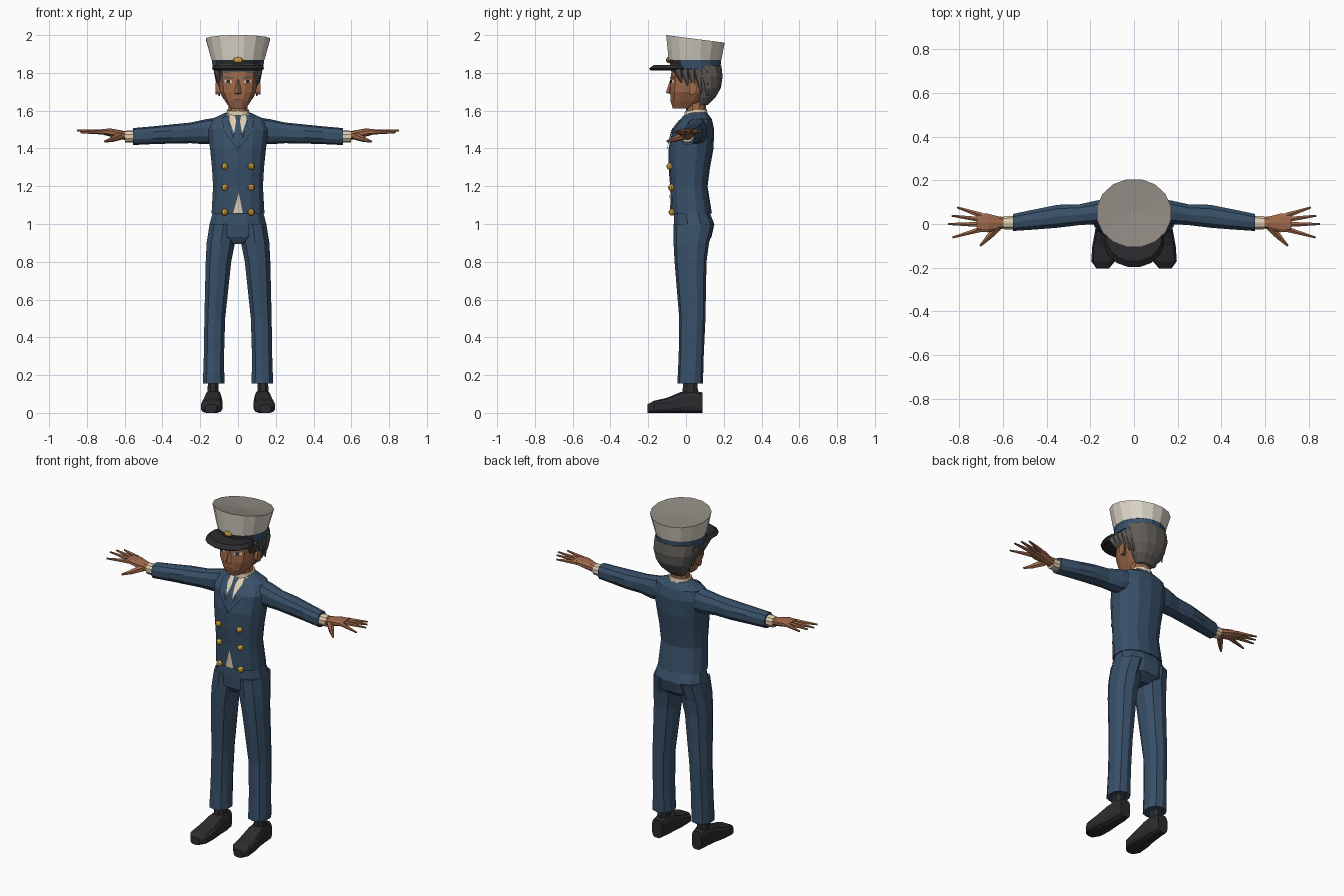
import bpy, bmesh
from math import cos, sin, pi, copysign
from mathutils import Vector
from mathutils.bvhtree import BVHTree

default = bpy.data.objects.get("Cube")
if default:
    bpy.data.objects.remove(default, do_unlink=True)


def material(name, r, g, b):
    m = bpy.data.materials.new(name)
    m.use_nodes = True
    m.diffuse_color = (r, g, b, 1)
    bsdf = m.node_tree.nodes["Principled BSDF"]
    bsdf.inputs["Base Color"].default_value = (r, g, b, 1)
    bsdf.inputs["Roughness"].default_value = 0.8
    return m


navy = material("navy cloth", .04, .08, .14)
cream = material("cream shirt", .74, .62, .44)
white = material("hat white", .72, .67, .58)
grey = material("hat top grey", .27, .25, .22)
skin = material("skin", .34, .14, .07)
lip = material("lip brown", .16, .06, .035)
hair = material("grey hair", .12, .11, .1)
black = material("black leather", .025, .024, .028)
gold = material("gold", .62, .36, .05)


def finish(name, bm, *mats, rule=None):
    """Turn a bmesh into a flat-shaded object and return its search tree."""
    bm.normal_update()
    if rule:
        for f in bm.faces:
            f.material_index = rule(f)
    mesh = bpy.data.meshes.new(name)
    bm.to_mesh(mesh)
    tree = BVHTree.FromBMesh(bm)
    bm.free()
    for m in mats:
        mesh.materials.append(m)
    bpy.context.collection.objects.link(bpy.data.objects.new(name, mesh))
    return tree


def loft(name, rings, *mats, axis="z", n=12, power=.85, side=1, rule=None):
    """Skin rings (t, a0, a1, b0, b1, tilt) stacked along an axis."""
    bm = bmesh.new()
    loops = []
    reach = cos(pi / n) ** power
    for t, a0, a1, b0, b1, *tilt in rings:
        loop = []
        for i in range(n):
            ang = 2 * pi * (i + .5) / n
            u, v = [copysign(abs(c) ** power, c) / reach for c in (cos(ang), sin(ang))]
            a = (a0 + a1) / 2 + u * (a1 - a0) / 2
            b = (b0 + b1) / 2 + v * (b1 - b0) / 2
            h = t + (tilt[0] * v * (b1 - b0) / 2 if tilt else 0)
            x, y, z = {"z": (a, b, h), "x": (h, a, b), "y": (a, h, b)}[axis]
            loop.append(bm.verts.new((x * side, y, z)))
        loops.append(loop)
    for lo, hi in zip(loops, loops[1:]):
        for i in range(n):
            j = (i + 1) % n
            bm.faces.new((lo[i], lo[j], hi[j], hi[i]))
    bm.faces.new(loops[0])
    bm.faces.new(loops[-1])
    bmesh.ops.recalc_face_normals(bm, faces=bm.faces)
    return finish(name, bm, *mats, rule=rule)


def taper(name, start, end, r0, r1, mat, n=6, side=1):
    """Tapered rod between two points."""
    p, q = [Vector((v[0] * side, v[1], v[2])) for v in (start, end)]
    bm = bmesh.new()
    bmesh.ops.create_cone(bm, cap_ends=True, segments=n, radius1=r0, radius2=r1,
                          depth=(q - p).length)
    turn = (q - p).to_track_quat("Z", "Y").to_matrix().to_4x4()
    turn.translation = (p + q) / 2
    bm.transform(turn)
    return finish(name, bm, mat)


def front_y(tree, x, z):
    hit = tree.ray_cast(Vector((x, -1, z)), Vector((0, 1, 0)))[0]
    return hit.y if hit else 0


def drape(name, outline, mat, tree, lift=.004, side=1):
    """Thin plate laid on the front of a body, outline in x and z."""
    bm = bmesh.new()
    face = bm.faces.new([bm.verts.new((x * side, 0, z)) for x, z in outline])
    face.normal_update()
    if face.normal.y > 0:
        face.normal_flip()
    bmesh.ops.triangulate(bm, faces=bm.faces)
    bmesh.ops.subdivide_edges(bm, edges=bm.edges, cuts=3, use_grid_fill=True)
    for v in bm.verts:
        v.co.y = front_y(tree, v.co.x, v.co.z) - lift
    finish(name, bm, mat)


def even(t, w, y0, y1, *tilt):
    return (t, -w, w, y0, y1, *tilt)


# Jacket body and hips
jacket = loft("jacket", [
    even(1.055, .14, -.078, .135), even(1.2, .132, -.082, .112),
    even(1.3, .138, -.09, .125), even(1.4, .148, -.09, .143),
    even(1.5, .162, -.068, .147), even(1.555, .14, -.025, .135),
    even(1.59, .065, .01, .11)], navy, n=14)
loft("trouser_seat", [
    even(.895, .05, -.04, .09), even(.93, .15, -.06, .135),
    even(1, .15, -.064, .15), even(1.075, .13, -.062, .12)], navy)

# Shirt front, collar, tie and lapels
drape("shirt_front", [(0, 1.42), (.058, 1.583), (-.058, 1.583)], cream, jacket)
drape("tie", [(0, 1.395), (.026, 1.45), (.01, 1.545), (.017, 1.575),
              (-.017, 1.575), (-.01, 1.545), (-.026, 1.45)], navy, jacket, .008)
drape("shirt_gap", [(-.026, 1.057), (.026, 1.057), (.004, 1.165)], cream, jacket)
loft("shirt_collar", [even(1.55, .068, -.012, .118), even(1.603, .058, -.006, .11, .1)], cream)
loft("neck", [even(1.55, .05, .005, .1), even(1.68, .052, 0, .105)], skin, n=10)

# Head and face
head = loft("head", [
    even(1.612, .042, -.07, .03), even(1.65, .068, -.082, .09),
    even(1.7, .095, -.084, .13), even(1.76, .102, -.08, .15),
    even(1.84, .105, -.076, .15)], skin, power=.75)
taper("nose", (0, -.076, 1.765), (0, -.09, 1.69), .007, .018, skin, n=4)
drape("mouth", [(-.026, 1.655), (.026, 1.655), (.02, 1.662), (-.02, 1.662)], lip, head, .002)

# Hair shell at the back with a swept side
loft("back_hair", [
    even(1.63, .05, .06, .115), even(1.67, .082, .055, .155),
    even(1.72, .105, .045, .183), even(1.78, .122, .02, .192),
    even(1.84, .126, -.03, .185)], hair, n=14)
loft("hairline", [even(1.8, .112, -.077, .1), even(1.845, .124, -.083, .15)], hair)

# Peaked hat
loft("hat_crown", [
    even(1.868, .14, -.092, .187), even(1.98, .17, -.105, .205, -.13),
    even(1.966, .005, .05, .06)], white, grey, n=16, power=1,
    rule=lambda f: int(f.normal.z > .7))
loft("hat_band", [even(1.82, .134, -.082, .182), even(1.872, .138, -.089, .186)],
     navy, black, n=16, power=1, rule=lambda f: int(f.normal.y < -.5))
loft("hat_peak", [even(1.812, .125, -.185, .04), even(1.822, .138, -.197, .045),
                  even(1.842, .125, -.17, .04)], black, n=16, power=1)
bm = bmesh.new()
bmesh.ops.create_uvsphere(bm, u_segments=8, v_segments=5, radius=.02)
for v in bm.verts:
    v.co = Vector((v.co.x * 1.4, v.co.y * .6 - .094, v.co.z * .8 + 1.868))
finish("hat_badge", bm, gold)

# Fingers as base y, tip x, tip y, tip z
fingers = {"little": (.04, .81, .076, 1.49), "ring": (.02, .835, .038, 1.495),
           "middle": (-.002, .852, 0, 1.495), "index": (-.024, .832, -.062, 1.485)}

for label, s in (("left", 1), ("right", -1)):
    # Eye, brow, ear and temple locks
    drape(label + "_eye", [(.03, 1.746), (.072, 1.749), (.07, 1.762), (.036, 1.762)],
          cream, head, .003, s)
    drape(label + "_pupil", [(.043, 1.746), (.06, 1.746), (.06, 1.763), (.043, 1.763)],
          black, head, .006, s)
    drape(label + "_brow", [(.022, 1.768), (.08, 1.772), (.075, 1.783), (.024, 1.777)],
          hair, head, .005, s)
    loft(label + "_ear", [(.09, .015, .04, 1.69, 1.735), (.118, .015, .055, 1.685, 1.75)],
         skin, axis="x", n=8, side=s)
    for i in range(5):
        y = -.045 + i * .035
        taper(f"{label}_hair_lock_{i + 1}", (.108, y, 1.82), (.1, y + .02, 1.75 - i * .018),
              .026, .004, hair, n=5, side=s)

    # Lapel and buttons
    drape(label + "_lapel", [(0, 1.388), (.026, 1.46), (.058, 1.58), (.085, 1.56),
                             (.075, 1.49)], navy, jacket, .009, s)
    for i, z in enumerate((1.305, 1.193, 1.062)):
        bm = bmesh.new()
        bmesh.ops.create_uvsphere(bm, u_segments=8, v_segments=6, radius=.018)
        y = front_y(jacket, .07 * s, z)
        bmesh.ops.translate(bm, verts=bm.verts, vec=(.07 * s, y - .003, z))
        finish(f"{label}_button_{i + 1}", bm, gold)

    # Sleeve, cuff and hand
    loft(label + "_sleeve", [
        (.1, 0, .115, 1.43, 1.562), (.17, 0, .108, 1.425, 1.552),
        (.25, -.005, .09, 1.43, 1.535), (.35, -.017, .088, 1.428, 1.525),
        (.45, -.025, .068, 1.425, 1.515), (.555, -.032, .046, 1.42, 1.506)],
        navy, axis="x", n=10, side=s)
    loft(label + "_cuff", [(.54, -.025, .038, 1.432, 1.495), (.597, -.024, .036, 1.434, 1.492)],
         cream, axis="x", n=10, side=s)
    loft(label + "_palm", [
        (.58, -.018, .03, 1.442, 1.487), (.62, -.025, .035, 1.45, 1.495),
        (.67, -.038, .047, 1.462, 1.504), (.72, -.034, .05, 1.475, 1.503)],
        skin, axis="x", n=10, side=s)
    for finger, (base, x, y, z) in fingers.items():
        taper(f"{label}_{finger}_finger", (.7, base, 1.487), (x, y, z), .014, .005, skin, side=s)
    taper(label + "_thumb", (.625, -.015, 1.465), (.67, -.065, 1.447), .021, .014, skin, side=s)
    taper(label + "_thumb_tip", (.665, -.06, 1.448), (.705, -.1, 1.437), .014, .006, skin, side=s)

    # Trouser leg, sock and shoe
    loft(label + "_trouser_leg", [
        (.155, .072, .186, -.043, .087), (.3, .074, .181, -.036, .091),
        (.5, .068, .178, -.033, .1), (.8, .036, .171, -.057, .105),
        (.9, .016, .166, -.062, .118), (1, .004, .15, -.062, .145)],
        navy, n=10, side=s)
    loft(label + "_sock", [(.08, .1, .165, -.02, .065), (.17, .105, .158, -.015, .06)],
         black, n=8, side=s)
    loft(label + "_shoe", [
        (.087, .1, .165, 0, .108), (.03, .088, .172, 0, .12),
        (-.03, .086, .178, 0, .11), (-.1, .082, .191, 0, .08),
        (-.17, .086, .196, 0, .064), (-.204, .115, .172, 0, .045)],
        black, axis="y", n=12, power=.6, side=s)
